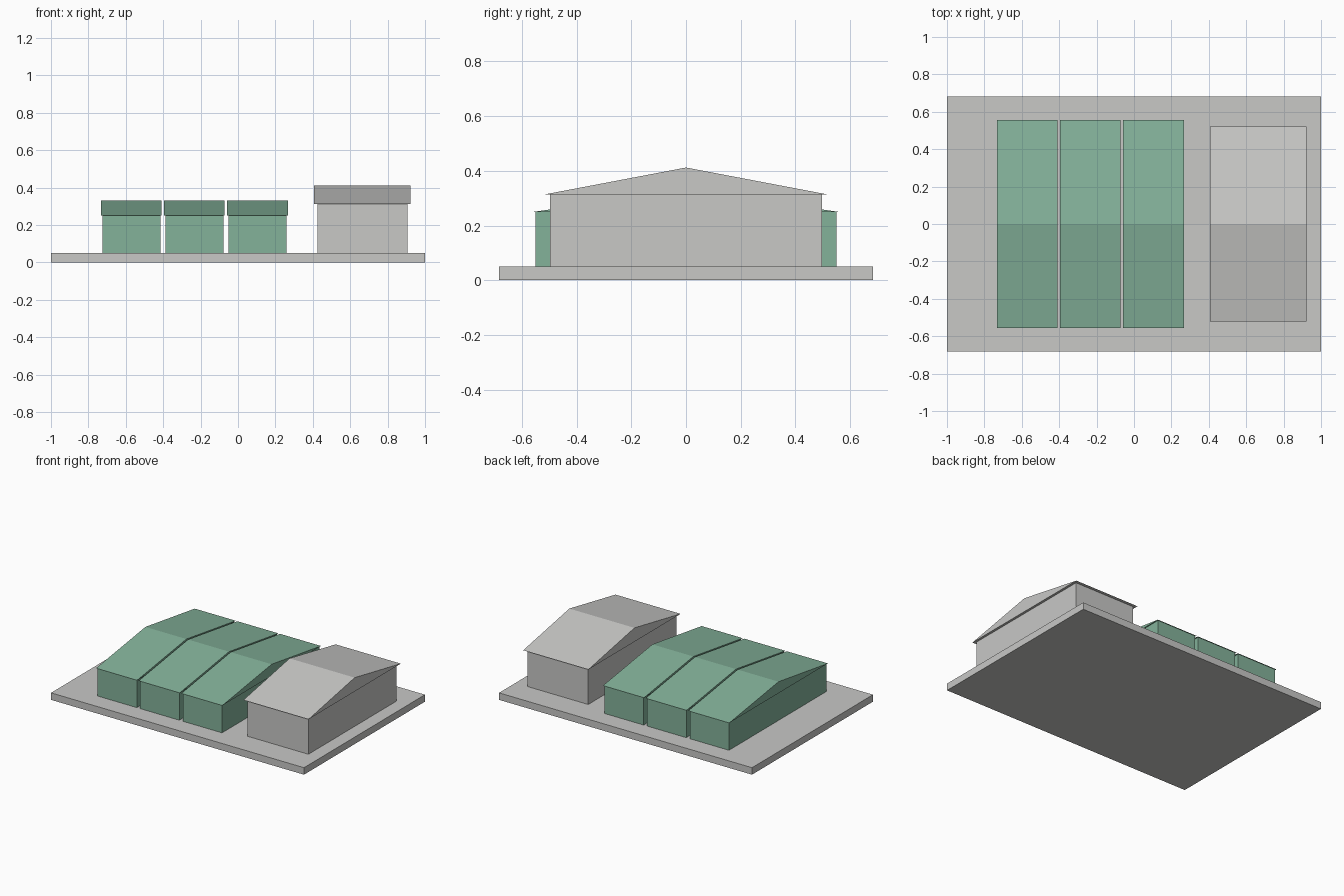
import bpy
import bmesh

cube = bpy.data.objects.get("Cube")
if cube:
    bpy.data.objects.remove(cube, do_unlink=True)


def make_material(name, rgb):
    mat = bpy.data.materials.new(name)
    mat.use_nodes = True
    colour = (*rgb, 1.0)
    mat.diffuse_color = colour
    mat.node_tree.nodes["Principled BSDF"].inputs["Base Color"].default_value = colour
    return mat


concrete = make_material("concrete_grey", (0.578, 0.578, 0.565))
green = make_material("soft_green", (0.231, 0.445, 0.323))


def extrude_profile(name, profile, x, width, mat):
    """Extrude a closed (y, z) profile along x, centred on x."""
    bm = bmesh.new()
    verts = [bm.verts.new((x - width / 2, y, z)) for y, z in profile]
    face = bm.faces.new(verts)
    result = bmesh.ops.extrude_face_region(bm, geom=[face])
    moved = [v for v in result["geom"] if isinstance(v, bmesh.types.BMVert)]
    bmesh.ops.translate(bm, verts=moved, vec=(width, 0, 0))
    bmesh.ops.recalc_face_normals(bm, faces=bm.faces)
    mesh = bpy.data.meshes.new(name)
    bm.to_mesh(mesh)
    bm.free()
    mesh.materials.append(mat)
    obj = bpy.data.objects.new(name, mesh)
    bpy.context.collection.objects.link(obj)
    return obj


def box(name, x, width, half_depth, bottom, top, mat):
    d = half_depth
    return extrude_profile(
        name, [(-d, bottom), (d, bottom), (d, top), (-d, top)], x, width, mat)


def building(name, x, wall_size, roof_size, eave, ridge, mat):
    """Box walls under a solid gable roof; sizes are (width, half depth)."""
    box(name + "_walls", x, *wall_size, SLAB_TOP, eave, mat)
    d = roof_size[1]
    extrude_profile(name + "_roof", [(-d, eave), (d, eave), (0, ridge)],
                    x, roof_size[0], mat)


# Base slab
SLAB_TOP = 0.05
box("base_slab", 0, 2, 0.683, 0, SLAB_TOP, concrete)

# Row of three green sheds
for i in range(3):
    building(f"green_shed_{i + 1}", -0.57 + 0.337 * i,
             (0.31, 0.55), (0.324, 0.557), 0.25, 0.332, green)

# Taller grey building
building("grey_building", 0.665, (0.481, 0.498), (0.515, 0.521), 0.313, 0.412, concrete)
